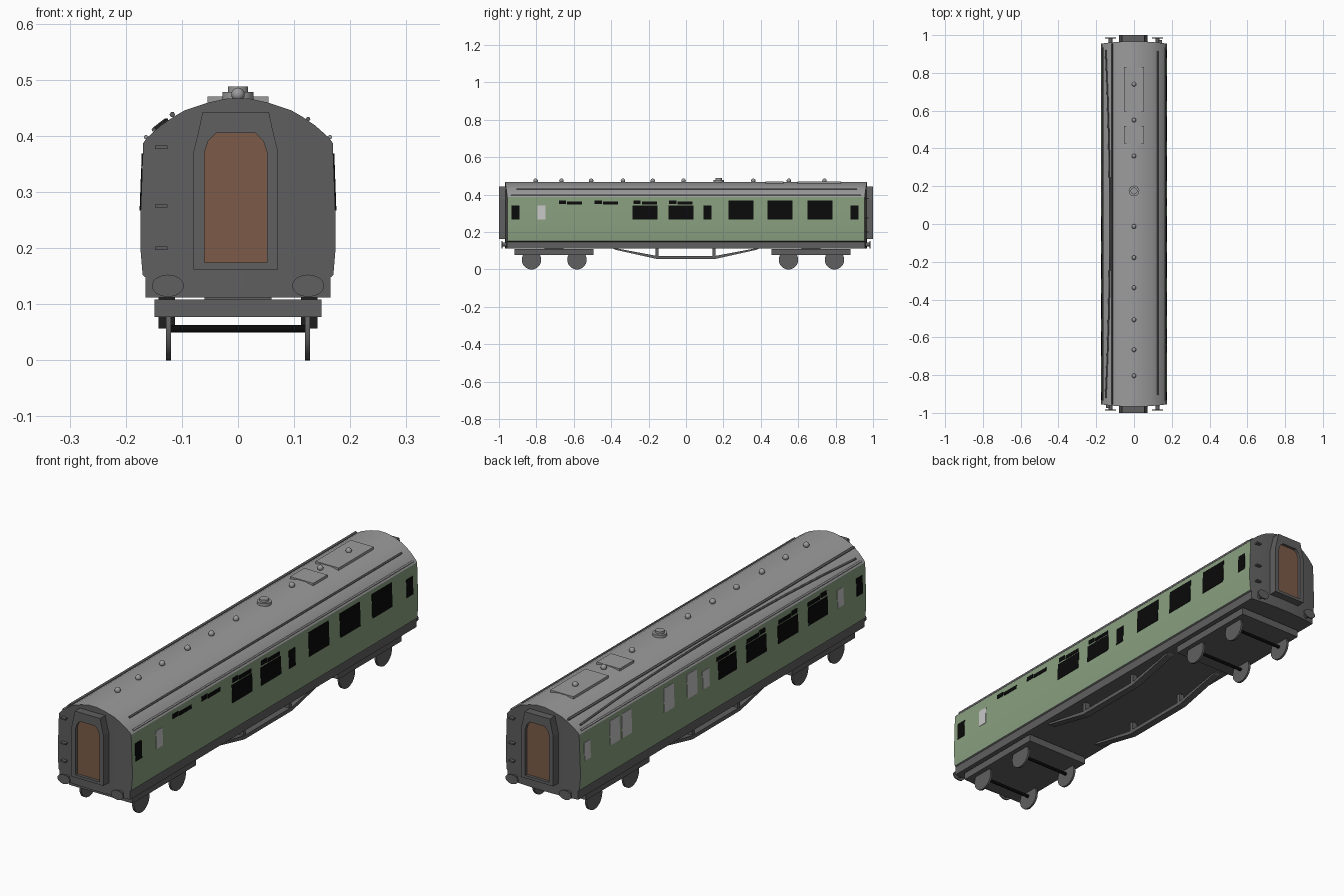
import bpy, bmesh, math
from mathutils import Vector

if "Cube" in bpy.data.objects:
    bpy.data.objects.remove(bpy.data.objects["Cube"])


def mat(name, r, g, b):
    m = bpy.data.materials.new(name)
    m.diffuse_color = (r, g, b, 1)
    m.use_nodes = True
    m.node_tree.nodes["Principled BSDF"].inputs["Base Color"].default_value = m.diffuse_color
    return m


DARK = mat("dark grey", 0.115, 0.115, 0.115)
GREEN = mat("green", 0.25, 0.35, 0.215)
ROOF = mat("roof grey", 0.33, 0.33, 0.33)
BLACK = mat("black glass", 0.003, 0.003, 0.003)
PALE = mat("pale glass", 0.56, 0.56, 0.56)
BROWN = mat("door brown", 0.2, 0.105, 0.065)


def finish(name, bm, *mats, smooth=None):
    bmesh.ops.recalc_face_normals(bm, faces=bm.faces)
    me = bpy.data.meshes.new(name)
    bm.to_mesh(me)
    bm.free()
    for m in mats:
        me.materials.append(m)
    ob = bpy.data.objects.new(name, me)
    bpy.context.collection.objects.link(ob)
    if smooth:
        bpy.ops.object.select_all(action='DESELECT')
        ob.select_set(True)
        bpy.context.view_layer.objects.active = ob
        bpy.ops.object.shade_smooth_by_angle(angle=math.radians(smooth))
    return ob


def prism(name, pts_a, pts_b, m):
    """Solid between two matching outlines."""
    bm = bmesh.new()
    a = [bm.verts.new(p) for p in pts_a]
    b = [bm.verts.new(p) for p in pts_b]
    bm.faces.new(a)
    bm.faces.new(b)
    for i in range(len(a)):
        j = (i + 1) % len(a)
        bm.faces.new((a[i], a[j], b[j], b[i]))
    return finish(name, bm, m)


def box(name, x0, x1, y0, y1, z0, z1, m):
    r = [(x0, y0), (x1, y0), (x1, y1), (x0, y1)]
    return prism(name, [(x, y, z0) for x, y in r], [(x, y, z1) for x, y in r], m)


def cyl(name, loc, r, depth, m, axis='Z', n=24, sz=1.0):
    rot = {'Z': (0, 0, 0), 'X': (0, math.pi / 2, 0), 'Y': (math.pi / 2, 0, 0)}[axis]
    bpy.ops.mesh.primitive_cylinder_add(vertices=n, radius=r, depth=depth, location=loc, rotation=rot)
    ob = bpy.context.object
    ob.name = name
    ob.scale.y = sz
    ob.data.materials.append(m)
    bpy.ops.object.shade_smooth_by_angle(angle=math.radians(40))
    return ob


def rod(name, pts, r, m):
    cu = bpy.data.curves.new(name, 'CURVE')
    cu.dimensions = '3D'
    cu.bevel_depth = r
    cu.bevel_resolution = 1
    cu.use_fill_caps = True
    sp = cu.splines.new('POLY')
    sp.points.add(len(pts) - 1)
    for p, q in zip(sp.points, pts):
        p.co = (*q, 1)
    cu.materials.append(m)
    bpy.context.collection.objects.link(bpy.data.objects.new(name, cu))


# Carriage body: half profile rows (x, z), ends bowed in plan
ROWS = [(.165, .112), (.165, .148), (.170, .152), (.174, .2), (.174, .25), (.169, .387), (.163, .396),
        (.137, .419), (.115, .434), (.094, .446), (.055, .459), (.018, .467)]
COLS = 8
bm = bmesh.new()
ends = []
for s in (-1, 1):
    grid = []
    for hw, z in ROWS:
        xs = [hw * (2 * c / COLS - 1) for c in range(COLS + 1)]
        grid.append([bm.verts.new((x, s * (.967 - .4 * x * x), z)) for x in xs])
    for r in range(len(ROWS) - 1):
        for c in range(COLS):
            bm.faces.new((grid[r][c], grid[r][c + 1], grid[r + 1][c + 1], grid[r + 1][c]))
    ends.append([g[0] for g in grid] + grid[-1][1:] + [g[-1] for g in grid[-2::-1]] + grid[0][-2:0:-1])
n = len(ends[0])
for i in range(n):
    j = (i + 1) % n
    f = bm.faces.new((ends[0][i], ends[0][j], ends[1][j], ends[1][i]))
    z = f.calc_center_median().z
    f.material_index = 0 if z < .152 else 1 if z < .389 else 2
finish("carriage_body", bm, DARK, GREEN, ROOF, smooth=25)


# Windows: thin plates following the leaning side
def window(side, y0, y1, z0, z1, m):
    def ring(off):
        return [(side * (.174 - (z - .25) * .0365 + off), y, z)
                for y, z in ((y0, z0), (y1, z0), (y1, z1), (y0, z1))]
    prism("window", ring(-.004), ring(.002), m)


for y0, y1, z1, m in [(-.933, -.89, .342, BLACK), (-.794, -.751, .342, PALE), (-.286, -.152, .342, BLACK),
                      (-.094, .04, .342, BLACK), (.094, .136, .342, BLACK), (.227, .361, .368, BLACK),
                      (.436, .57, .368, BLACK), (.65, .783, .368, BLACK), (.88, .922, .342, BLACK)]:
    window(1, y0, y1, .267, z1, m)
for y0, y1, z1, m in [(.886, .926, .342, PALE), (.69, .755, .368, PALE), (.61, .675, .368, PALE),
                      (.327, .394, .368, PALE), (.172, .239, .368, PALE), (.091, .136, .342, PALE),
                      (-.091, .03, .342, BLACK), (-.29, -.158, .342, BLACK), (-.502, -.367, .342, BLACK),
                      (-.7, -.57, .342, BLACK), (-.805, -.765, .342, PALE), (-.933, -.893, .342, BLACK)]:
    window(-1, y0, y1, .267, z1, m)
# Toplight vents above the windows
for side, starts in ((1, (-.68, -.488, -.28, -.09)), (-1, (-.085, -.285, -.5, -.695))):
    for y in starts:
        window(side, y, y + .038, .35, .369, BLACK)
        window(side, y + .044, y + .125, .347, .363, BLACK)

# Gangway frames with recessed doors at both ends
outer = [(.075, .162), (.075, .373), (.066, .41), (.059, .443)]
inner = [(.056, .174), (.056, .37), (.049, .391), (.035, .405)]


def loop(half, y):
    full = half + [(-x, z) for x, z in reversed(half)]
    return [Vector((x - .004, y, z)) for x, z in full]


for s in (-1, 1):
    bm = bmesh.new()
    L = [[bm.verts.new(p) for p in loop(h, s * y)]
         for h, y in ((outer, .95), (outer, 1.0), (inner, 1.0), (inner, .985))]
    for a, b in zip(L, L[1:]):
        for i in range(8):
            j = (i + 1) % 8
            bm.faces.new((a[i], a[j], b[j], b[i]))
    bm.faces.new(L[0])
    bm.faces.new(L[3])
    finish("gangway_frame", bm, DARK)
    prism("gangway_door", loop(inner, s * .98), loop(inner, s * .988), BROWN)
    # Buffers
    for x in (-.125, .125):
        cyl("buffer_shank", (x, s * .965, .133), .011, .04, DARK, 'Y', 12)
        cyl("buffer_head", (x, s * .984, .133), .0285, .006, DARK, 'Y', 24, .69)
    # End climbing steps on one side of each end
    for z in (.2, .275, .38):
        cx = s * .137
        box("end_step", cx - .011, cx + .011, s * .955, s * .975, z - .003, z + .003, DARK)

# Roof ventilators, hatches and central vent
for y in (.74, .55, .36, -.013, -.178, -.337, -.507, -.666, -.804):
    bpy.ops.mesh.primitive_uv_sphere_add(segments=16, ring_count=8, radius=.012, location=(0, y, .474))
    bpy.context.object.name = "roof_ventilator"
    bpy.context.object.data.materials.append(ROOF)
    bpy.ops.object.shade_smooth_by_angle(angle=math.radians(40))
cyl("roof_vent_base", (0, .175, .471), .028, .014, ROOF)
cyl("roof_vent_cap", (0, .175, .479), .018, .018, ROOF)
box("roof_hatch_large", -.054, .054, .595, .83, .452, .470, ROOF)
box("roof_hatch_small", -.054, .054, .425, .52, .452, .470, ROOF)

# Rain strips and roof pipes
rod("rain_strip", [(.125, -.905, .43), (.125, .915, .43)], .004, DARK)
for s in (-1, 1):
    rod("cornice", [(s * .164, -.935, .398), (s * .164, .935, .398)], .004, ROOF)
rod("roof_pipe", [(-.117, -.955, .438), (-.117, .955, .438)], .005, DARK)
rod("bowed_roof_strip", [(-.15 + .022 * (1 - (t / 4) ** 2), t * .23, .411 + .017 * (1 - (t / 4) ** 2))
                         for t in range(-4, 5)], .004, DARK)

# Bogies with wheels and axles
for y0, y1, axles in ((-.917, -.495, (-.826, -.583)), (.457, .88, (.548, .794))):
    box("bogie_frame", -.149, .149, y0, y1, .077, .108, DARK)
    box("bogie_pivot", -.06, .06, (y0 + y1) / 2 - .05, (y0 + y1) / 2 + .05, .1, .115, DARK)
    for y in axles:
        cyl("axle", (0, y, .056), .007, .24, BLACK, 'X', 10)
        for x in (-.1235, .1235):
            cyl("wheel", (x, y, .052), .052, .009, DARK, 'X', 32)

# Underframe trusses
path = [(-.40, .118), (-.16, .073), (.16, .073), (.40, .118)]
low = [(-.38, .106), (-.16, .057), (.16, .057), (.38, .106)]
for s in (-1, 1):
    for i in range(3):
        q = [path[i], path[i + 1], low[i + 1], low[i]]
        prism("truss_bar", [(s * .112, y, z) for y, z in q], [(s * .142, y, z) for y, z in q], DARK)
    for y in (-.155, .15):
        box("truss_post", s * .127 - .012, s * .127 + .012, y - .008, y + .008, .065, .115, DARK)
